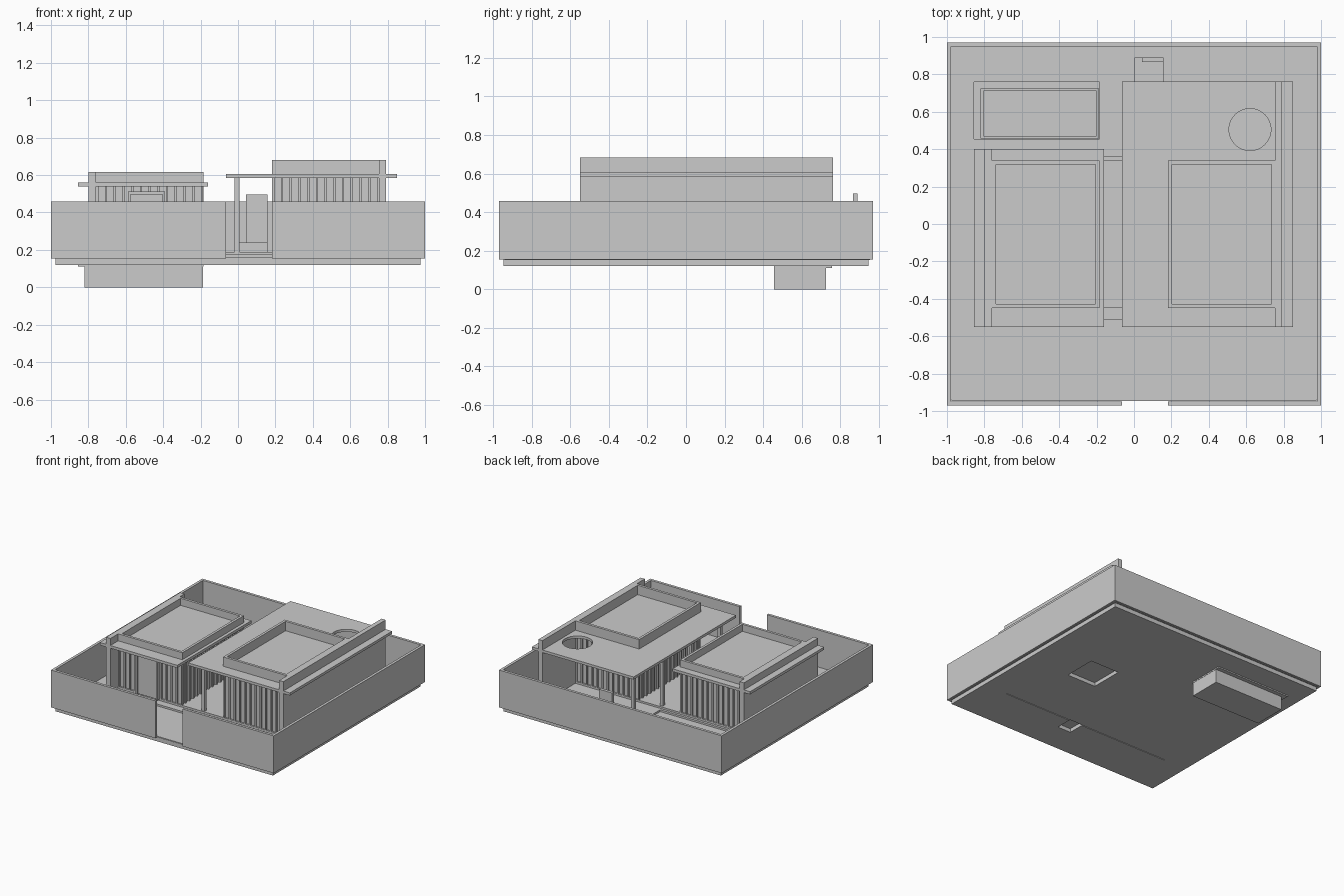
import bpy
import bmesh

cube = bpy.data.objects.get("Cube")
if cube:
    bpy.data.objects.remove(cube, do_unlink=True)

grey = bpy.data.materials.new("plain_grey")
grey.use_nodes = True
GREY = (0.6, 0.6, 0.6, 1)
grey.diffuse_color = GREY
grey.node_tree.nodes["Principled BSDF"].inputs["Base Color"].default_value = GREY


def link(name, bm):
    mesh = bpy.data.meshes.new(name)
    bm.to_mesh(mesh)
    bm.free()
    mesh.materials.append(grey)
    obj = bpy.data.objects.new(name, mesh)
    bpy.context.collection.objects.link(obj)
    return obj


def box(name, x, y, z):
    """Box from (low, high) pairs along each axis."""
    bm = bmesh.new()
    bmesh.ops.create_cube(bm, size=1)
    for v in bm.verts:
        for i, (lo, hi) in enumerate((x, y, z)):
            v.co[i] = lo if v.co[i] < 0 else hi
    return link(name, bm)


def cylinder(name, x, y, z, radius):
    bm = bmesh.new()
    bmesh.ops.create_cone(bm, cap_ends=True, segments=48, radius1=radius,
                          radius2=radius, depth=z[1] - z[0])
    bmesh.ops.translate(bm, vec=(x, y, sum(z) / 2), verts=bm.verts)
    return link(name, bm)


def cut(obj, cutter, keep=False):
    mod = obj.modifiers.new("cut", 'BOOLEAN')
    mod.operation = 'DIFFERENCE'
    mod.solver = 'EXACT'
    mod.object = cutter
    bpy.context.view_layer.objects.active = obj
    bpy.ops.object.modifier_apply(modifier=mod.name)
    if not keep:
        bpy.data.objects.remove(cutter, do_unlink=True)


def ring(name, x, y, z, t):
    """Open rectangular frame of wall thickness t."""
    obj = box(name, x, y, z)
    cut(obj, box("cutter", (x[0] + t, x[1] - t), (y[0] + t, y[1] - t),
                 (z[0] - 0.1, z[1] + 0.1)))
    return obj


# Ground slab and floor, opened for the pool
slab = box("base_slab", (-.975, .975), (-.945, .945), (.12, .155))
floor = box("yard_floor", (-.985, .985), (-.942, .955), (.153, .16))
pool_x, pool_y = (-.855, -.185), (.455, .758)
for part in (slab, floor):
    cut(part, box("cutter", pool_x, pool_y, (.05, .3)))
cut(slab, box("cutter", (.33, .59), (-.06, .21), (.05, .15)))
cut(slab, box("cutter", (.03, .15), (-.7, -.56), (.05, .15)))
cut(slab, box("cutter", (-.77, .76), (-.568, -.562), (.05, .15)))

# Pool basin with an overflow ledge on two sides
ledge = box("pool_ledge", pool_x, pool_y, (.11, .122))
basin = box("pool_basin", (-.82, -.187), (.457, .725), (0, .135))
hollow = box("cutter", (-.805, -.2), (.47, .71), (.015, .3))
cut(ledge, hollow, keep=True)
cut(basin, hollow)

# Perimeter walls with an entrance gap
wall_z = (.155, .458)
for side, x in (("right", (.978, 1)), ("left", (-1, -.978))):
    box(side + "_yard_wall", x, (-.97, .97), wall_z)
box("back_yard_wall", (-.978, .978), (.948, .97), wall_z)
box("front_yard_wall_a", (-.978, -.063), (-.97, -.948), wall_z)
box("front_yard_wall_b", (.182, .978), (-.97, -.948), wall_z)

# Stepped podium
box("podium_step", (-.76, .757), (-.51, .36), (.156, .175))
box("podium", (-.76, .757), (-.45, .34), (.157, .19))
box("terrace_floor", (-.02, .757), (.34, .74), (.157, .175))


def slats(name, lo, hi, place):
    """Row of upright battens along one side of a room."""
    count = round((hi - lo) / .048)
    for i in range(count + 1):
        c = lo + (hi - lo) * i / count
        place(name, (c - .006, c + .006))


def pavilion(side, x, roof_x, roof_y, wall_x, wall_y, roof_z, top):
    y = (-.45, .34)
    ceiling = (.185, roof_z[0] + .005)
    ring(side + "_room_panels", (x[0] + .012, x[1] - .012),
         (y[0] + .012, y[1] - .012), ceiling, .01)
    inset = .007
    for label, front in (("front", y[0]), ("back", y[1] - .014)):
        slats(f"{side}_{label}_slat", x[0] + inset, x[1] - inset,
              lambda n, c: box(n, c, (front, front + .014), ceiling))
    inner = x[0] if side == "right" else x[1] - .014
    slats(side + "_courtyard_slat", y[0] + .05, y[1] - .05,
          lambda n, c: box(n, (inner, inner + .014), c, ceiling))
    roof = box(side + "_roof", roof_x, roof_y, roof_z)
    ring(side + "_roof_upstand", x, y, (roof_z[0], top), .021)
    box(side + "_spine_wall", wall_x, wall_y, (.155, top))
    return roof


# Two pavilions, the right one with a round skylight over its terrace
pavilion("left", (-.76, -.185), (-.855, -.16), (-.55, .4),
         (-.8, -.76), (-.55, .4), (.538, .56), .617)
right_roof = pavilion("right", (.182, .755), (-.063, .85), (-.55, .762),
                      (.755, .792), (-.55, .762), (.585, .606), .682)
cut(right_roof, cylinder("cutter", .62, .505, (.5, .7), .112))

# Framed entrance on the left pavilion
box("door_panel", (-.575, -.4), (-.46, -.44), (.185, .5))
portal = box("door_portal", (-.588, -.39), (-.475, -.44), (.185, .512))
cut(portal, box("cutter", (-.575, -.403), (-.6, -.3), (.1, .497)))

# Columns along the courtyard
for y in (-.43, -.06, .31, .68):
    box("courtyard_column", (-.018, .008), (y - .013, y + .013), (.155, .59))

# Outdoor counter with upright panel
box("counter_base", (.002, .157), (.74, .89), (.155, .24))
box("counter_upright", (.042, .157), (.865, .89), (.155, .497))
